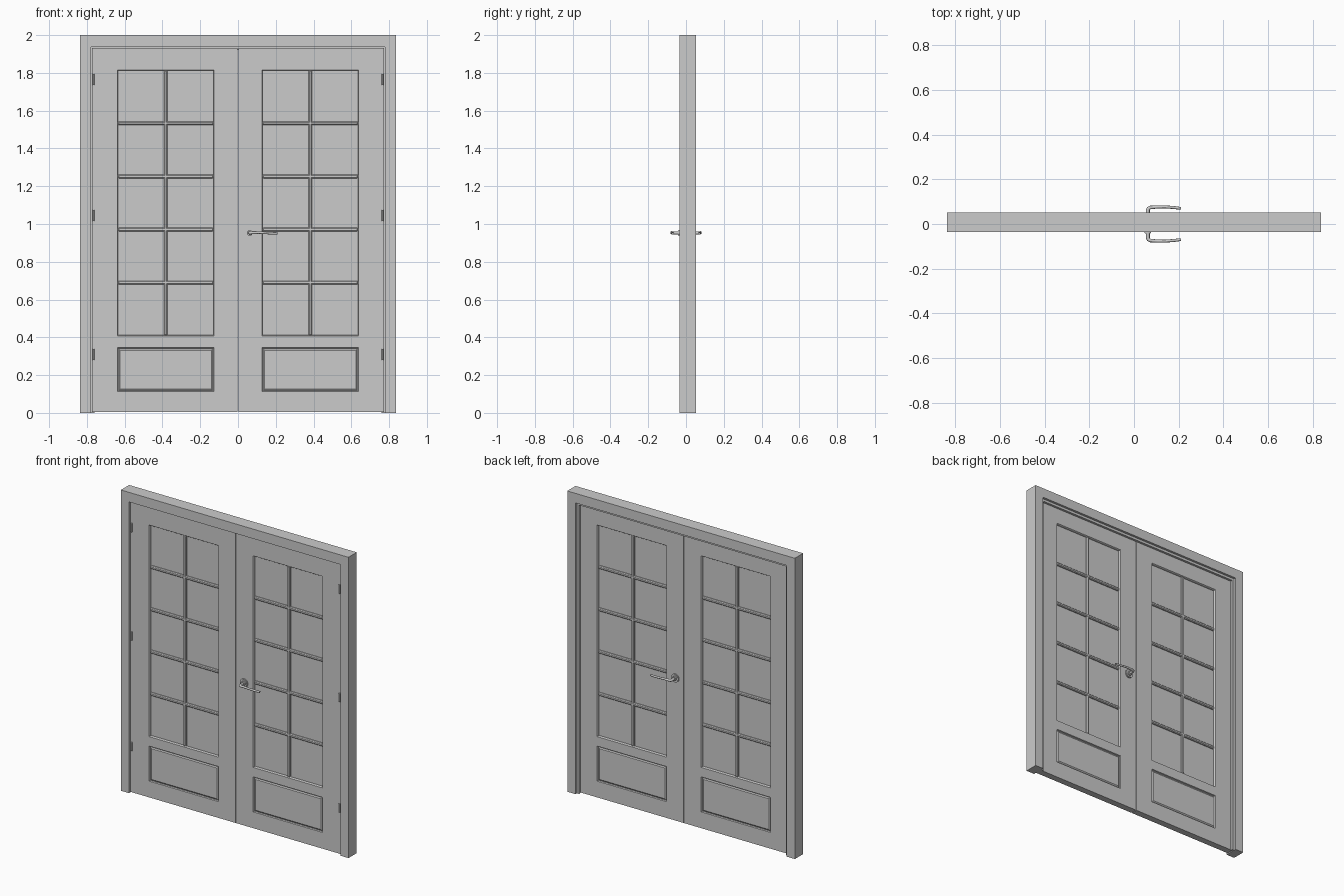
import bpy, bmesh, math
from mathutils import Vector, Matrix

if "Cube" in bpy.data.objects:
    bpy.data.objects.remove(bpy.data.objects["Cube"])

D = 0.022            # half thickness of a door leaf
HX, HZ = 0.062, 0.953  # handle position


def finish(name, bm, mirror=False, smooth=False):
    bmesh.ops.recalc_face_normals(bm, faces=bm.faces)
    me = bpy.data.meshes.new(name)
    bm.to_mesh(me)
    bm.free()
    ob = bpy.data.objects.new(name, me)
    bpy.context.collection.objects.link(ob)
    if mirror:
        ob.modifiers.new("mirror", 'MIRROR').use_clip = False
    if smooth:
        bpy.ops.object.select_all(action='DESELECT')
        ob.select_set(True)
        bpy.context.view_layer.objects.active = ob
        bpy.ops.object.shade_smooth_by_angle(angle=math.radians(35))
    return ob


def box(name, x0, x1, y0, y1, z0, z1, bevel=0.0, mirror=False):
    bm = bmesh.new()
    bmesh.ops.create_cube(bm, size=1)
    bmesh.ops.scale(bm, vec=(x1 - x0, y1 - y0, z1 - z0), verts=bm.verts)
    bmesh.ops.translate(bm, vec=((x0 + x1) / 2, (y0 + y1) / 2, (z0 + z1) / 2), verts=bm.verts)
    if bevel:
        bmesh.ops.bevel(bm, geom=bm.edges[:], offset=bevel, segments=1, affect='EDGES')
    return finish(name, bm, mirror)


def portal(name, xo, xi, zo, zi, y0, y1):
    """Upside-down U outline extruded through the wall depth."""
    pts = [(-xo, 0), (-xo, zo), (xo, zo), (xo, 0), (xi, 0), (xi, zi), (-xi, zi), (-xi, 0)]
    bm = bmesh.new()
    f = bm.faces.new([bm.verts.new((x, y0, z)) for x, z in pts])
    new = bmesh.ops.extrude_face_region(bm, geom=[f])['geom']
    bmesh.ops.translate(bm, vec=(0, y1 - y0, 0), verts=[v for v in new if isinstance(v, bmesh.types.BMVert)])
    return finish(name, bm)


def disc(name, r, y0, y1, x, z, bevel):
    """Round plate or stem lying along y."""
    bm = bmesh.new()
    m = Matrix.Translation((x, (y0 + y1) / 2, z)) @ Matrix.Rotation(math.pi / 2, 4, 'X')
    bmesh.ops.create_cone(bm, cap_ends=True, segments=32, radius1=r, radius2=r,
                          depth=abs(y1 - y0), matrix=m)
    rims = [e for e in bm.edges if any(len(f.verts) > 4 for f in e.link_faces)]
    bmesh.ops.bevel(bm, geom=rims, offset=bevel, segments=2, affect='EDGES')
    return finish(name, bm, smooth=True)


# Frame and the door stop behind the leaves
portal("frame", 0.837, 0.777, 2.0, 1.936, -0.035, 0.052)
portal("door_stop", 0.777, 0.761, 1.936, 1.920, D, 0.037)

# Door leaves: grid slab with recessed glazing and lower panel on both sides
xs = [0.002, 0.127, 0.638, 0.774]
zs = [0.004, 0.112, 0.345, 0.408, 1.815, 1.932]
bm = bmesh.new()
grid = [[bm.verts.new((x, -D, z)) for z in zs] for x in xs]
for i in range(len(xs) - 1):
    for j in range(len(zs) - 1):
        bm.faces.new((grid[i][j], grid[i + 1][j], grid[i + 1][j + 1], grid[i][j + 1]))
new = bmesh.ops.extrude_face_region(bm, geom=bm.faces[:])['geom']
bmesh.ops.translate(bm, vec=(0, 2 * D, 0), verts=[v for v in new if isinstance(v, bmesh.types.BMVert)])
bmesh.ops.recalc_face_normals(bm, faces=bm.faces)


def cells(j):
    zc, xc = (zs[j] + zs[j + 1]) / 2, (xs[1] + xs[2]) / 2
    return [f for f in bm.faces if abs(f.normal.y) > 0.9
            and (Vector((xc, 0, zc)) - Vector((f.calc_center_median().x, 0, f.calc_center_median().z))).length < 0.01]


panel, glass = cells(1), cells(3)
for thick, depth in ((0.004, -0.008), (0.006, 0.0), (0.010, 0.005)):
    bmesh.ops.inset_individual(bm, faces=panel, thickness=thick, depth=depth)
for thick, depth in ((0.004, -0.004), (0.0005, -0.012)):
    bmesh.ops.inset_individual(bm, faces=glass, thickness=thick, depth=depth)
finish("door_leaf", bm, mirror=True)

# Glazing bars: one upright and four crossbars per leaf
xc = (xs[1] + xs[2]) / 2
box("upright_bar", xc - 0.010, xc + 0.010, -D + 0.004, D - 0.004, 0.410, 1.813, 0.005, True)
for k in range(1, 5):
    z = zs[3] + (zs[4] - zs[3]) * k / 5
    box("crossbar", xs[1] + 0.003, xs[2] - 0.003, -D + 0.004, D - 0.004, z - 0.010, z + 0.010, 0.005, True)

# Hinge knuckles on the front
for z in (0.31, 1.045, 1.765):
    bm = bmesh.new()
    bmesh.ops.create_cone(bm, cap_ends=True, segments=16, radius1=0.005, radius2=0.005, depth=0.058,
                          matrix=Matrix.Translation((0.765, -D - 0.004, z)))
    finish("hinge", bm, mirror=True, smooth=True)

# Lever handles on both faces
for s in (-1, 1):
    disc("handle_rosette", 0.028, s * (D - 0.002), s * (D + 0.010), HX, HZ, 0.003)
    disc("handle_collar", 0.015, s * (D + 0.008), s * (D + 0.020), HX, HZ, 0.002)
    cu = bpy.data.curves.new("handle_lever", 'CURVE')
    cu.dimensions = '3D'
    cu.bevel_depth = 0.008
    cu.bevel_resolution = 3
    cu.use_fill_caps = True
    path = [(HX, 0.030, 0, 1.1), (HX, 0.062, 0, 1.1), (HX + 0.003, 0.070, 0, 1.05), (HX + 0.011, 0.074, 0.001, 1.0),
            (HX + 0.045, 0.0765, 0.002, 0.85), (HX + 0.080, 0.0765, 0, 0.8),
            (HX + 0.115, 0.074, -0.002, 0.85), (HX + 0.148, 0.070, -0.003, 0.75)]
    sp = cu.splines.new('POLY')
    sp.points.add(len(path) - 1)
    for p, (x, y, z, r) in zip(sp.points, path):
        p.co = (x, s * y, HZ + z, 1)
        p.radius = r
    sp.use_smooth = True
    bpy.context.collection.objects.link(bpy.data.objects.new("handle_lever", cu))
